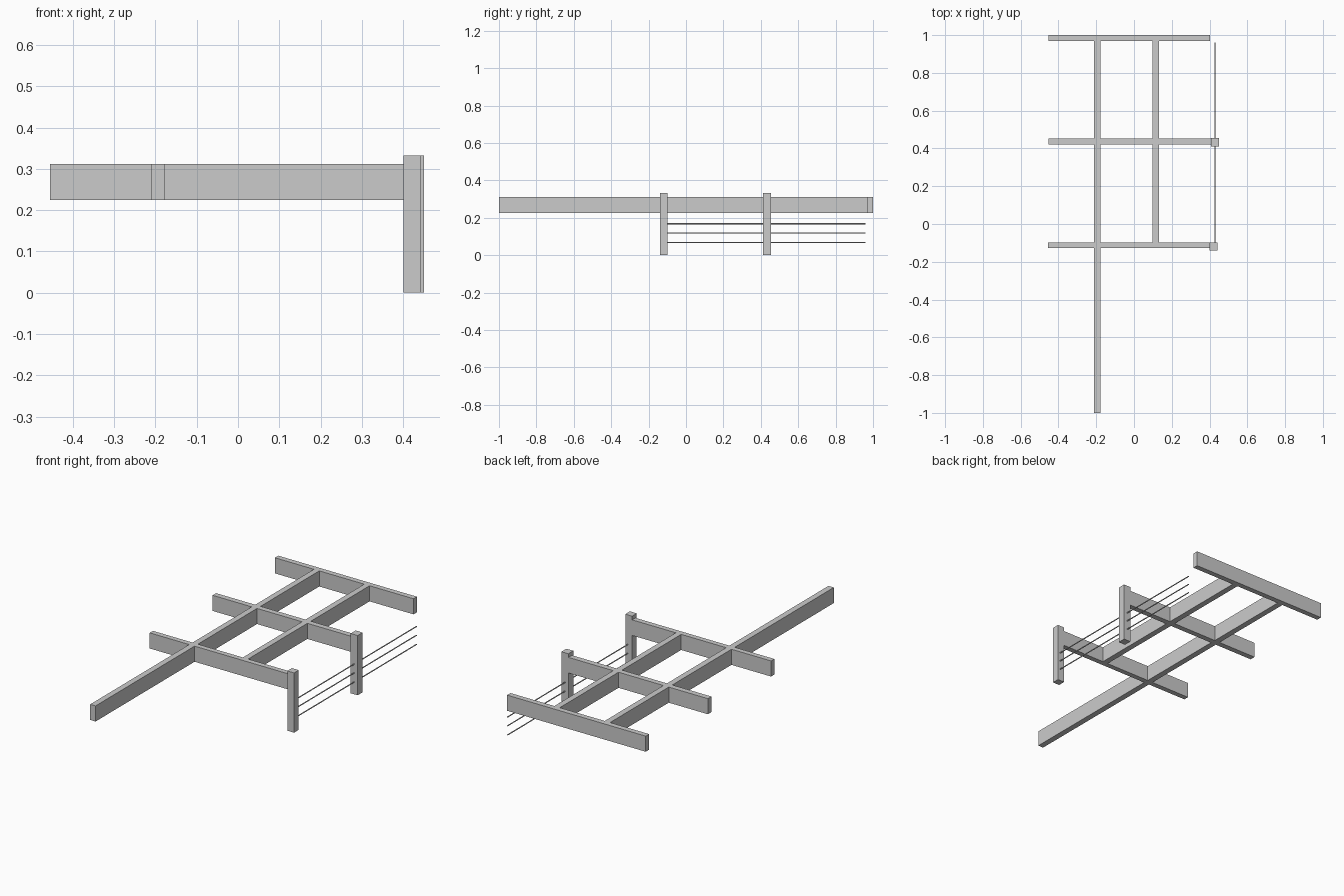
import bpy, bmesh
from mathutils import Vector, Matrix

if "Cube" in bpy.data.objects:
    bpy.data.objects.remove(bpy.data.objects["Cube"])


def box(name, x, y, z):
    """Box from (min, max) ranges on each axis."""
    size = Vector([r[1] - r[0] for r in (x, y, z)])
    centre = Vector([(r[0] + r[1]) / 2 for r in (x, y, z)])
    bm = bmesh.new()
    bmesh.ops.create_cube(bm, size=1.0, matrix=Matrix.Translation(centre) @ Matrix.Diagonal((*size, 1)))
    mesh = bpy.data.meshes.new(name)
    bm.to_mesh(mesh)
    bm.free()
    ob = bpy.data.objects.new(name, mesh)
    bpy.context.collection.objects.link(ob)
    return ob


BEAM_Z = (0.225, 0.312)

# Cross beams, front to back: x range, y range
for name, x, y in (("front_cross_beam", (-0.455, 0.401), (-0.128, -0.099)),
                   ("middle_cross_beam", (-0.452, 0.407), (0.422, 0.453)),
                   ("back_cross_beam", (-0.452, 0.403), (0.970, 1.0))):
    box(name, x, y, BEAM_Z)

# Long beams running front to back
box("long_beam", (-0.211, -0.178), (-1.0, 0.970), BEAM_Z)
box("short_beam", (0.099, 0.132), (-0.099, 0.970), BEAM_Z)

# Upright posts at the right-hand beam ends
box("front_post", (0.401, 0.443), (-0.139, -0.098), (0, 0.333))
box("middle_post", (0.407, 0.450), (0.411, 0.455), (0, 0.333))

# Rail wires passing through the posts
for i, z in enumerate((0.068, 0.119, 0.168)):
    bpy.ops.mesh.primitive_cylinder_add(vertices=8, radius=0.003, depth=1.06,
                                        location=(0.428, 0.43, z), rotation=(1.5707963, 0, 0))
    bpy.context.object.name = f"rail_wire_{i + 1}"
    bpy.ops.object.shade_smooth_by_angle()
